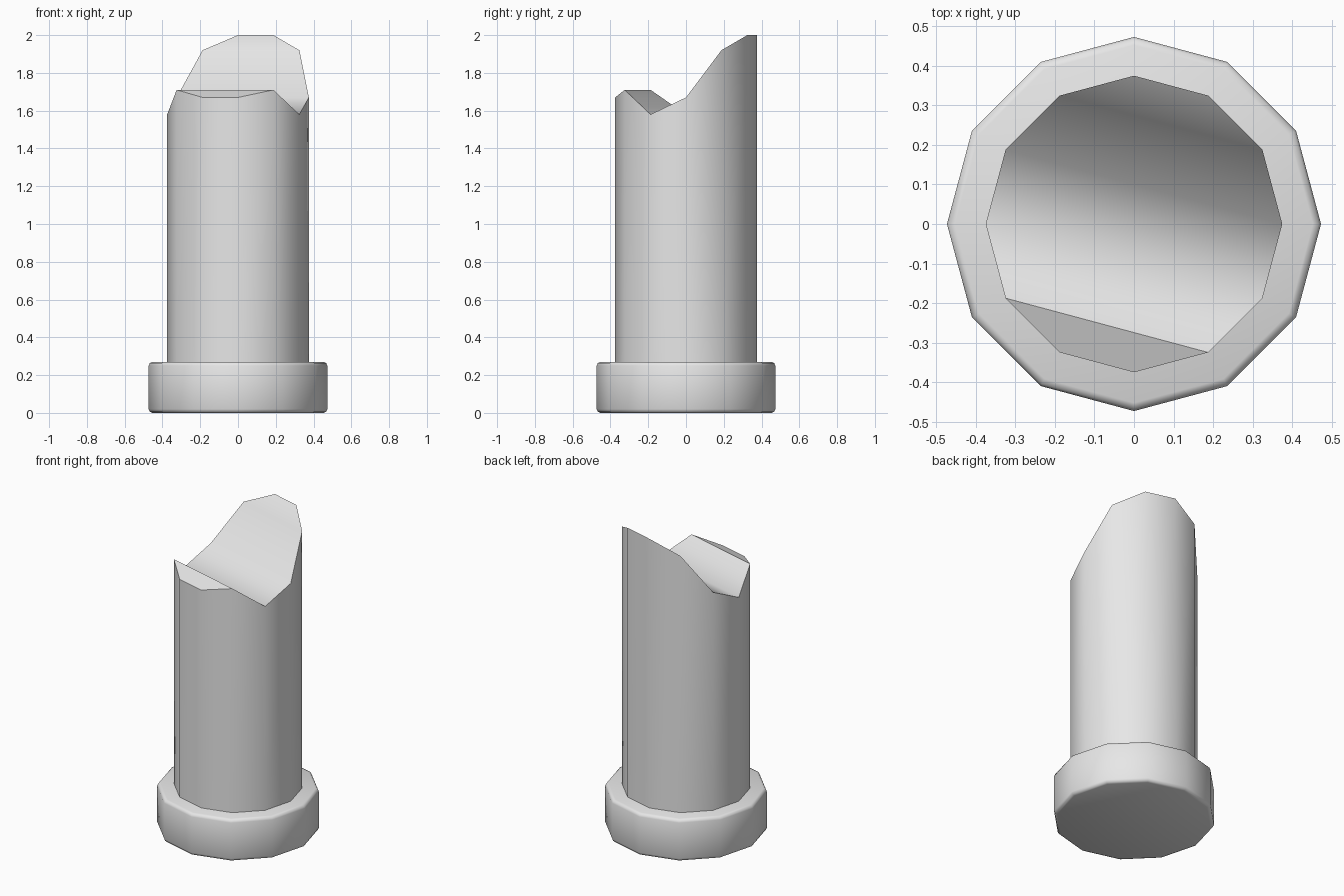
import bpy
import bmesh
from math import cos, sin, tau

SIDES = 12

cube = bpy.data.objects.get("Cube")
if cube:
    bpy.data.objects.remove(cube, do_unlink=True)

stone = bpy.data.materials.new("grey_stone")
stone.use_nodes = True
stone.diffuse_color = (0.8, 0.8, 0.8, 1)
stone.node_tree.nodes["Principled BSDF"].inputs["Base Color"].default_value = (0.8, 0.8, 0.8, 1)


def ring(bm, radius, heights):
    """One loop of vertices, with a height for each corner."""
    return [bm.verts.new((radius * cos(tau * i / SIDES), radius * sin(tau * i / SIDES), z))
            for i, z in enumerate(heights)]


def walls(bm, low, high):
    for i in range(SIDES):
        j = (i + 1) % SIDES
        bm.faces.new((low[i], low[j], high[j], high[i]))


def finish(bm, name):
    for face in bm.faces:
        face.smooth = True
    mesh = bpy.data.meshes.new(name)
    bm.to_mesh(mesh)
    bm.free()
    mesh.materials.append(stone)
    obj = bpy.data.objects.new(name, mesh)
    bpy.context.collection.objects.link(obj)
    return obj


# Base: twelve-sided disc with chamfered rims
bm = bmesh.new()
low = ring(bm, 0.473, [0] * SIDES)
high = ring(bm, 0.473, [0.27] * SIDES)
walls(bm, low, high)
bm.faces.new(high)
bm.faces.new(low[::-1])
base = finish(bm, "base")
bevel = base.modifiers.new("rim_chamfer", 'BEVEL')
bevel.width = 0.02
bevel.segments = 2
bevel.limit_method = 'ANGLE'
bevel.angle_limit = tau / 6

# Broken column: heights run in mirrored pairs from the tall back to the low front
pair_heights = [2.0, 1.92, 1.67, 1.58, 1.71, 1.67]
pairs = [((2 - n) % SIDES, 3 + n) for n in range(6)]
heights = [0] * SIDES
for (a, b), z in zip(pairs, pair_heights):
    heights[a] = heights[b] = z

bm = bmesh.new()
low = ring(bm, 0.375, [0.25] * SIDES)
rim = ring(bm, 0.375, heights)
walls(bm, low, rim)
bm.faces.new(low[::-1])

# Break surface: strips across the top
for (a, b), (c, d) in zip(pairs, pairs[1:]):
    bm.faces.new((rim[c], rim[a], rim[b], rim[d]))

# Crisp edges on the rim and along the front ridge
for i in range(SIDES):
    bm.edges.get((rim[i], rim[(i + 1) % SIDES])).smooth = False
    bm.edges.get((low[i], low[(i + 1) % SIDES])).smooth = False
a, b = pairs[4]
bm.edges.get((rim[a], rim[b])).smooth = False
finish(bm, "broken_column")
